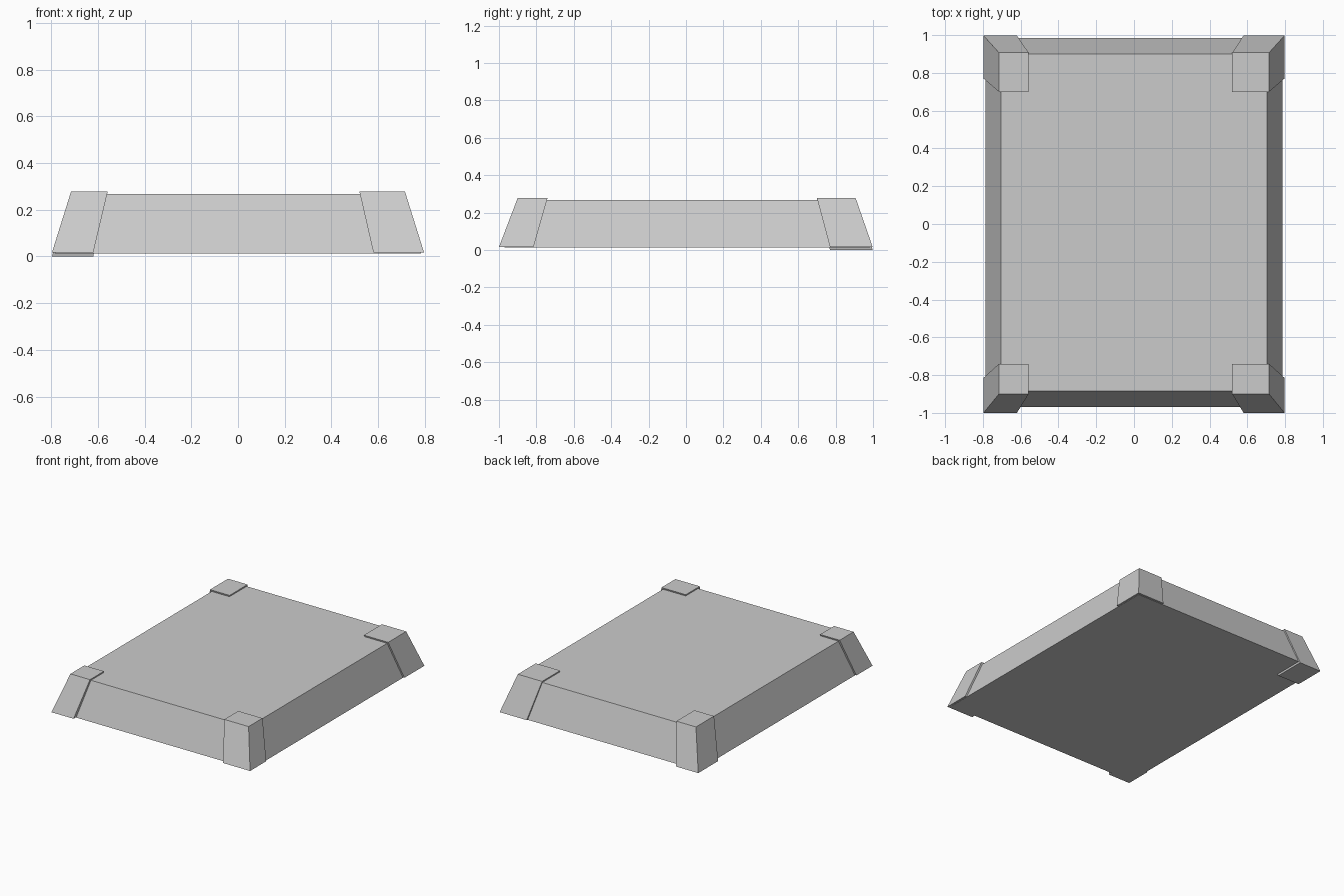
import bpy, bmesh

if "Cube" in bpy.data.objects:
    bpy.data.objects.remove(bpy.data.objects["Cube"])


def tapered_block(name, bottom, top, z0, z1):
    """Block between two rectangles given as (x0, x1, y0, y1)."""
    bm = bmesh.new()
    bmesh.ops.create_cube(bm, size=2)
    for v in bm.verts:
        x0, x1, y0, y1 = top if v.co.z > 0 else bottom
        v.co = (x1 if v.co.x > 0 else x0,
                y1 if v.co.y > 0 else y0,
                z1 if v.co.z > 0 else z0)
    mesh = bpy.data.meshes.new(name)
    bm.to_mesh(mesh)
    bm.free()
    obj = bpy.data.objects.new(name, mesh)
    bpy.context.collection.objects.link(obj)
    return obj


# Main sloped slab
tapered_block("base_slab", (-0.785, 0.785, -0.97, 0.985),
              (-0.703, 0.705, -0.885, 0.90), 0.013, 0.267)

# Corner blocks: outer faces follow the slope, inner faces lean outward
# Ranges are (bottom, top) per side; the back left block reaches the ground
x_sides = {"left": ((-0.797, -0.62), (-0.715, -0.558)),
           "right": ((0.58, 0.797), (0.52, 0.715))}
y_sides = {"front": ((-1.0, -0.815), (-0.90, -0.74)),
           "back": ((0.77, 0.998), (0.70, 0.907))}
for yn, (yb, yt) in y_sides.items():
    for xn, (xb, xt) in x_sides.items():
        z0 = 0.0 if (yn, xn) == ("back", "left") else 0.016
        tapered_block(f"{yn}_{xn}_corner", xb + yb, xt + yt, z0, 0.278)
